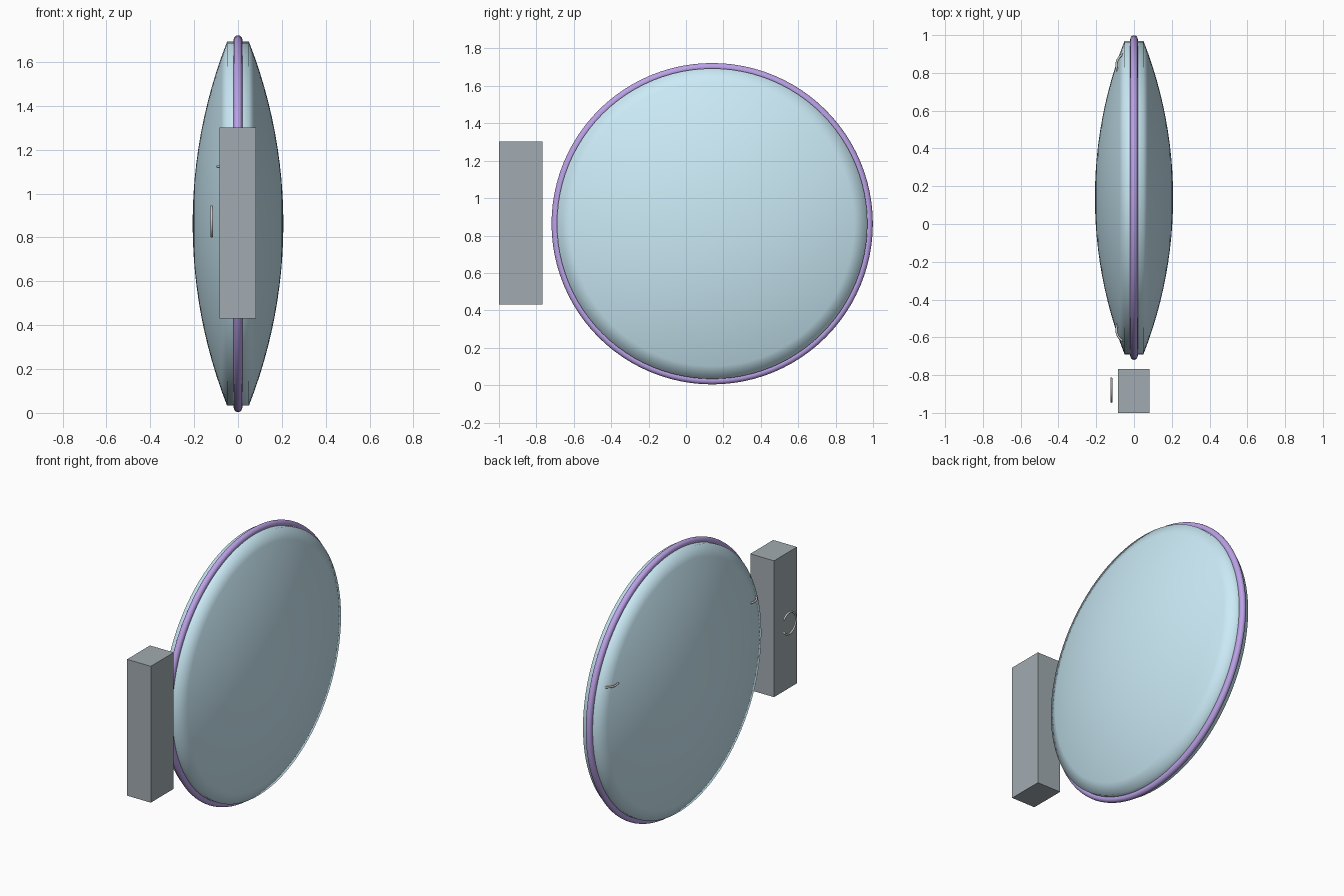
import bpy, bmesh
from math import sin, cos, pi, sqrt, radians
from mathutils import Matrix, Vector

if "Cube" in bpy.data.objects:
    bpy.data.objects.remove(bpy.data.objects["Cube"])

CY, CZ = 0.14, 0.863          # disc centre


def material(name, rgb):
    m = bpy.data.materials.new(name)
    m.diffuse_color = (*rgb, 1)
    m.use_nodes = True
    m.node_tree.nodes["Principled BSDF"].inputs["Base Color"].default_value = m.diffuse_color
    return m


def make_object(name, bm, mat=None, smooth=True):
    bmesh.ops.recalc_face_normals(bm, faces=bm.faces)
    for f in bm.faces:
        f.smooth = smooth
    mesh = bpy.data.meshes.new(name)
    bm.to_mesh(mesh)
    bm.free()
    ob = bpy.data.objects.new(name, mesh)
    bpy.context.collection.objects.link(ob)
    if mat:
        mesh.materials.append(mat)
    return ob


def lathe_x(name, profile, mat, closed=False, steps=96):
    """Spin an (x, radius) profile around the x axis."""
    bm = bmesh.new()
    vs = [bm.verts.new((x, 0, r)) for x, r in profile]
    es = [bm.edges.new(p) for p in zip(vs, vs[1:])]
    if closed:
        es.append(bm.edges.new((vs[-1], vs[0])))
    bmesh.ops.spin(bm, geom=vs + es, cent=(0, 0, 0), axis=(1, 0, 0),
                   angle=2 * pi, steps=steps, use_duplicate=False)
    bmesh.ops.remove_doubles(bm, verts=bm.verts, dist=1e-4)
    ob = make_object(name, bm, mat)
    ob.location = (0, CY, CZ)
    return ob


def open_ring(name, centre, major, minor, gap, rot):
    """C-shaped ring in the local xy plane, opening towards local +x."""
    bm = bmesh.new()
    n, k = 32, 10
    rings = []
    for i in range(n + 1):
        a = gap + (2 * pi - 2 * gap) * i / n
        rings.append([bm.verts.new(((major + minor * cos(b)) * cos(a),
                                    (major + minor * cos(b)) * sin(a),
                                    minor * sin(b)))
                      for b in (2 * pi * j / k for j in range(k))])
    for r0, r1 in zip(rings, rings[1:]):
        for j in range(k):
            bm.faces.new((r0[j], r0[(j + 1) % k], r1[(j + 1) % k], r1[j]))
    bm.faces.new(rings[0])
    bm.faces.new(rings[-1])
    bmesh.ops.transform(bm, matrix=Matrix.Translation(Vector(centre)) @ rot,
                        verts=bm.verts)
    return make_object(name, bm)


blue = material("light_blue", (0.60, 0.83, 0.93))
purple = material("purple", (0.50, 0.36, 0.80))
slate = material("slate", (0.36, 0.41, 0.44))

# Domed disc: two shallow spherical caps joined by a short rim wall
EDGE_R, EDGE_X, TOP_X = 0.83, 0.05, 0.207
rise = TOP_X - EDGE_X
R = (EDGE_R ** 2 + rise ** 2) / (2 * rise)
cap = [(TOP_X - R + sqrt(R * R - r * r), r)
       for r in (EDGE_R * i / 12 for i in range(13))]
lathe_x("domed_disc", cap + [(-x, r) for x, r in reversed(cap)], blue)

# Round piping around the rim
lathe_x("rim_piping", [(0.02 * cos(a), 0.838 + 0.021 * sin(a))
                       for a in (2 * pi * i / 16 for i in range(16))],
        purple, closed=True)

# Side box
bm = bmesh.new()
bmesh.ops.create_cube(bm, size=1)
bmesh.ops.scale(bm, vec=(0.168, 0.232, 0.872), verts=bm.verts)
bmesh.ops.translate(bm, vec=(-0.001, -0.884, 0.866), verts=bm.verts)
make_object("side_box", bm, slate, smooth=False)

# Upright ring beside the box, open towards the disc
upright = Matrix(((0, 0, 1, 0), (1, 0, 0, 0), (0, 1, 0, 0), (0, 0, 0, 1)))
open_ring("box_ring", (-0.12, -0.873, 0.873), 0.068, 0.006, radians(35), upright)

# Two level rings sunk into the back of the disc
for side, name in ((1, "far"), (-1, "near")):
    open_ring("disc_ring_" + name, (-0.025, CY + side * 0.70, 1.123),
              0.068, 0.006, radians(35), Matrix.Identity(4))
